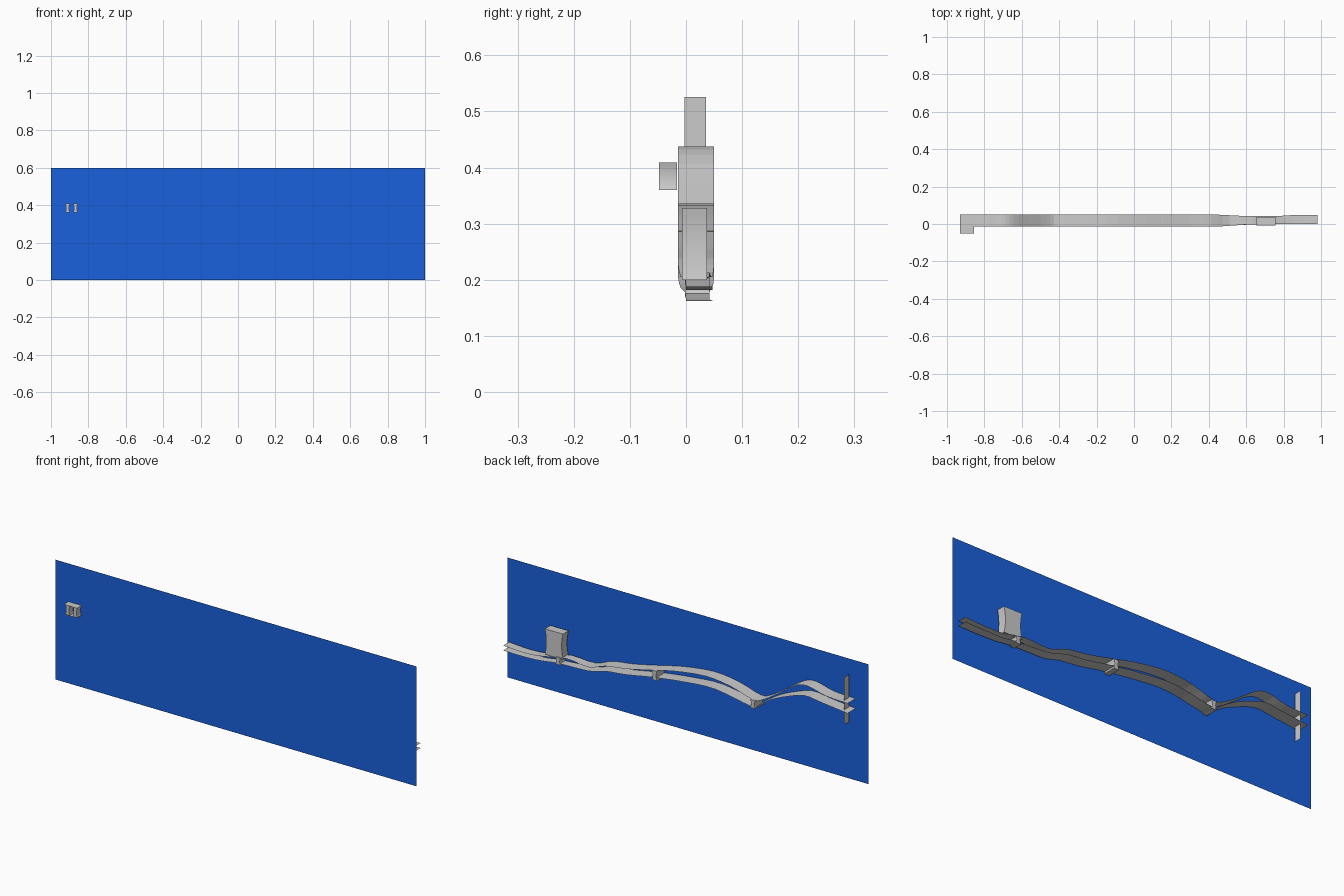
import bpy

if "Cube" in bpy.data.objects:
    bpy.data.objects.remove(bpy.data.objects["Cube"])

def mesh_object(name, verts, faces, color=None, smooth=False):
    me = bpy.data.meshes.new(name)
    me.from_pydata(verts, [], faces)
    me.update()
    ob = bpy.data.objects.new(name, me)
    bpy.context.collection.objects.link(ob)
    if color:
        mat = bpy.data.materials.new(name + "_colour")
        mat.diffuse_color = color
        mat.use_nodes = True
        mat.node_tree.nodes["Principled BSDF"].inputs["Base Color"].default_value = mat.diffuse_color
        me.materials.append(mat)
    if smooth:
        bpy.context.view_layer.objects.active = ob
        ob.select_set(True)
        bpy.ops.object.shade_smooth_by_angle(angle=0.6)
        ob.select_set(False)
    return ob

def lerp_table(table, x):
    for a, b in zip(table, table[1:]):
        if x <= b[0]:
            t = (x - a[0]) / (b[0] - a[0])
            return [p + (q - p) * t for p, q in zip(a[1:], b[1:])]
    return table[-1][1:]

def smooth_path(pts, n=3):
    # Catmull-Rom through the given (x, z) points
    p = [pts[0]] + pts + [pts[-1]]
    out = []
    for i in range(1, len(p) - 2):
        for k in range(n):
            t = k / n
            out.append([0.5 * (2 * b + (c - a) * t + (2 * a - 5 * b + 4 * c - d) * t * t
                        + (3 * b - a - 3 * c + d) * t ** 3)
                        for a, b, c, d in zip(p[i - 1], p[i], p[i + 1], p[i + 2])])
    return out + [list(pts[-1])]

# x, near edge y, far edge y of the track
WIDTH = [(-1, -0.014, 0.05), (0.45, -0.014, 0.05), (0.6, -0.003, 0.042),
         (0.78, 0.0, 0.042), (0.82, 0.0, 0.047), (1, 0.0, 0.047)]

def ribbon(name, pts):
    verts, faces = [], []
    for x, z in smooth_path(pts):
        y0, y1 = lerp_table(WIDTH, x)
        verts += [(x, y0, z), (x, y1, z)]
    for i in range(0, len(verts) - 2, 2):
        faces.append((i, i + 2, i + 3, i + 1))
    mesh_object(name, verts, faces)

def waisted_block(name, cx, hx, cy, hy, z0, z1, pinch, n=8):
    # box whose x faces curve inwards at mid height
    verts, faces = [], []
    for i in range(n + 1):
        t = i / n
        w = hx * (1 - pinch * 4 * t * (1 - t))
        z = z0 + (z1 - z0) * t
        verts += [(cx - w, cy - hy, z), (cx + w, cy - hy, z),
                  (cx + w, cy + hy, z), (cx - w, cy + hy, z)]
    for i in range(n):
        for j in range(4):
            k = (j + 1) % 4
            faces.append((4 * i + j, 4 * i + k, 4 * i + 4 + k, 4 * i + 4 + j))
    faces += [(3, 2, 1, 0), tuple(4 * n + j for j in range(4))]
    mesh_object(name, verts, faces, smooth=True)

# blue backing panel
P = -0.0147
mesh_object("panel", [(-1, P, 0), (1, P, 0), (1, P, 0.6), (-1, P, 0.6)],
            [(0, 1, 2, 3)], (0.01, 0.12, 0.72, 1))

# upper and lower wavy track surfaces
ribbon("upper_track", [(-0.93, 0.41), (-0.81, 0.415), (-0.71, 0.438), (-0.644, 0.423),
       (-0.56, 0.366), (-0.467, 0.306), (-0.405, 0.288), (-0.283, 0.322), (-0.144, 0.336),
       (0.022, 0.316), (0.15, 0.287), (0.3, 0.254), (0.411, 0.238), (0.51, 0.205),
       (0.633, 0.213), (0.772, 0.188), (0.872, 0.182), (0.98, 0.188)])
ribbon("lower_track", [(-0.93, 0.36), (-0.783, 0.376), (-0.69, 0.385), (-0.59, 0.353),
       (-0.505, 0.314), (-0.433, 0.267), (-0.405, 0.25), (-0.2, 0.285), (-0.033, 0.276),
       (0.15, 0.252), (0.3, 0.225), (0.411, 0.212), (0.51, 0.186), (0.689, 0.176),
       (0.772, 0.165), (0.883, 0.162), (0.98, 0.163)])

# small connectors carrying the track at each joint
for i, (x, z0, z1) in enumerate([(-0.405, 0.245, 0.287), (0.14, 0.24, 0.287),
                                 (0.68, 0.17, 0.205)]):
    y0, y1 = lerp_table(WIDTH, x)
    waisted_block(f"connector_{i}", x, 0.014, (y0 + y1) / 2, (y1 - y0) / 2, z0, z1, 0.35)

# tower standing on the track
waisted_block("tower", 0.706, 0.05, 0.015, 0.022, 0.2, 0.328, 0.15)

# thin upright plate near the left end
mesh_object("upright_plate", [(-0.9, -0.003, 0.29), (-0.9, 0.036, 0.29),
            (-0.9, 0.036, 0.526), (-0.9, -0.003, 0.526)], [(0, 1, 2, 3)])

# front bracket: two plates joined by two waisted posts
for name, z in (("bracket_bottom", 0.36), ("bracket_top", 0.409)):
    mesh_object(name, [(-0.93, -0.05, z), (-0.856, -0.05, z),
                       (-0.856, P, z), (-0.93, P, z)], [(0, 1, 2, 3)])
for name, x in (("bracket_post_left", -0.911), ("bracket_post_right", -0.869)):
    waisted_block(name, x, 0.012, -0.032, 0.016, 0.36, 0.409, 0.35)
